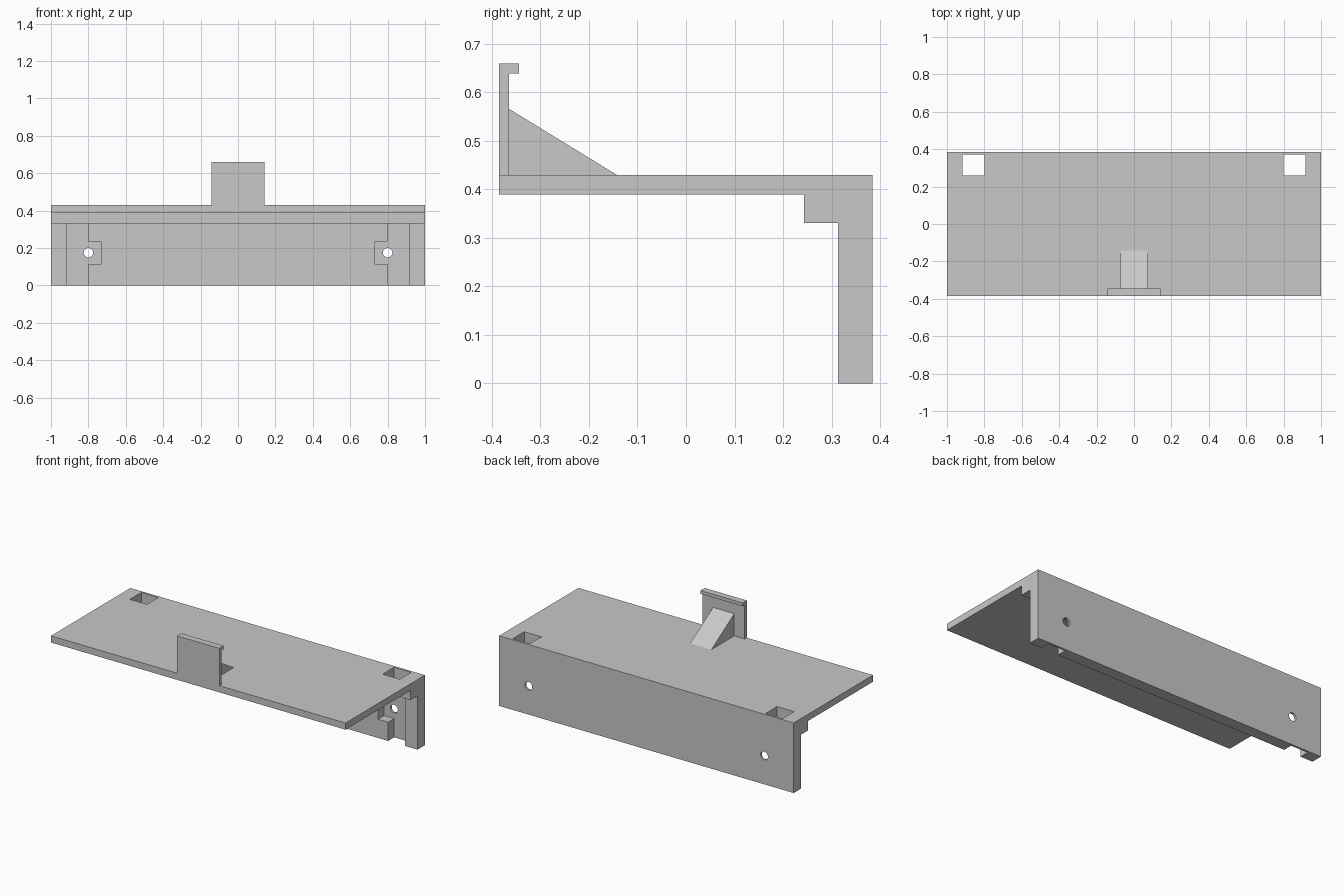
import bpy
import bmesh
from math import radians
from mathutils import Matrix

cube = bpy.data.objects.get("Cube")
if cube:
    bpy.data.objects.remove(cube, do_unlink=True)

grey = bpy.data.materials.new("plain_grey")
grey.use_nodes = True
colour = (0.58, 0.58, 0.58, 1)
grey.diffuse_color = colour
grey.node_tree.nodes["Principled BSDF"].inputs["Base Color"].default_value = colour


def add_object(name, bm):
    bmesh.ops.recalc_face_normals(bm, faces=bm.faces)
    mesh = bpy.data.meshes.new(name)
    bm.to_mesh(mesh)
    bm.free()
    mesh.materials.append(grey)
    obj = bpy.data.objects.new(name, mesh)
    bpy.context.collection.objects.link(obj)
    return obj


def extrude_profile(name, half_width, profile):
    """Extrude a (y, z) side profile symmetrically along x."""
    bm = bmesh.new()
    face = bm.faces.new([bm.verts.new((-half_width, y, z)) for y, z in profile])
    ext = bmesh.ops.extrude_face_region(bm, geom=[face])
    moved = [v for v in ext["geom"] if isinstance(v, bmesh.types.BMVert)]
    bmesh.ops.translate(bm, verts=moved, vec=(2 * half_width, 0, 0))
    return add_object(name, bm)


def box(name, xs, ys, zs):
    bm = bmesh.new()
    size = [b - a for a, b in (xs, ys, zs)]
    centre = [(a + b) / 2 for a, b in (xs, ys, zs)]
    bmesh.ops.create_cube(bm, size=1, matrix=Matrix.Translation(centre) @ Matrix.Diagonal((*size, 1)))
    return add_object(name, bm)


def cylinder_y(name, x, y, z, radius, depth):
    bm = bmesh.new()
    bmesh.ops.create_cone(bm, cap_ends=True, segments=32, radius1=radius, radius2=radius, depth=depth,
                          matrix=Matrix.Translation((x, y, z)) @ Matrix.Rotation(radians(90), 4, "X"))
    return add_object(name, bm)


def cut(target, cutter):
    mod = target.modifiers.new("cut", "BOOLEAN")
    mod.operation = "DIFFERENCE"
    mod.solver = "EXACT"
    mod.object = cutter
    bpy.context.view_layer.objects.active = target
    bpy.ops.object.modifier_apply(modifier=mod.name)
    bpy.data.objects.remove(cutter, do_unlink=True)


# Shelf plate, stepped ledge and rear wall in one section
back, front, top = 0.384, -0.385, 0.43
shelf = extrude_profile("shelf_and_back_wall", 1, [
    (front, top), (front, 0.389), (0.243, 0.389), (0.243, 0.331),
    (0.313, 0.331), (0.313, 0), (back, 0), (back, top)])

# Vertical channels, side pockets and screw holes, mirrored left and right
floor = 0.371
for side in (-1, 1):
    def span(a, b):
        return sorted((side * a, side * b))
    cut(shelf, box("channel_cutter", span(0.8, 0.916), (0.26, floor), (-0.1, 0.6)))
    cut(shelf, box("pocket_cutter", span(0.732, 0.85), (0.28, floor), (0.115, 0.235)))
    cut(shelf, cylinder_y("screw_cutter", side * 0.8, 0.38, 0.175, 0.025, 0.1))

# Upright front tab with a small inward lip
extrude_profile("front_tab", 0.143, [
    (front, top), (-0.365, top), (-0.365, 0.639), (-0.344, 0.639),
    (-0.344, 0.659), (front, 0.659)])

# Triangular brace behind the tab
extrude_profile("tab_brace", 0.072, [(-0.365, top), (-0.143, top), (-0.365, 0.566)])
